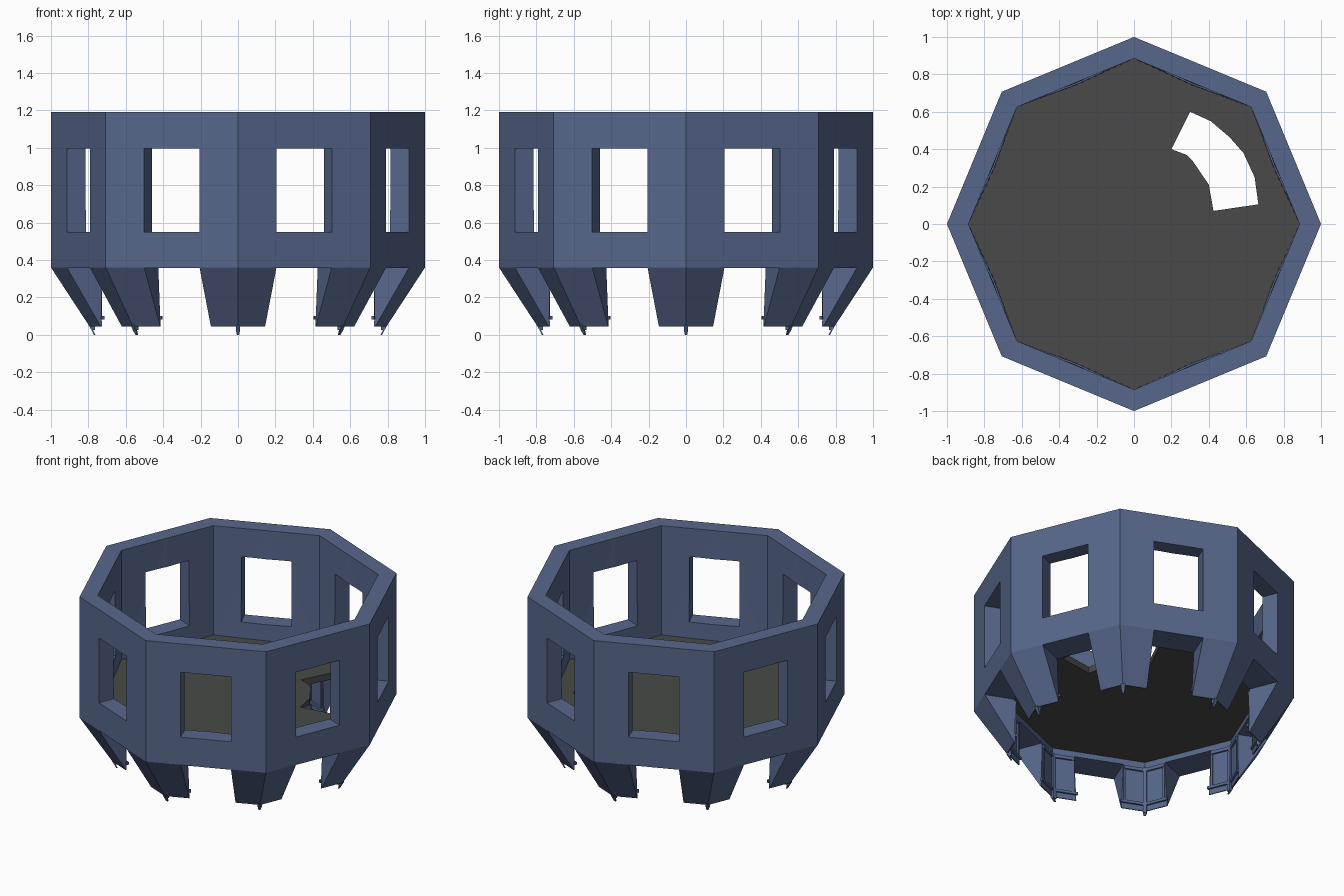
import bpy, bmesh, math
from mathutils import Matrix, Vector

if "Cube" in bpy.data.objects:
    bpy.data.objects.remove(bpy.data.objects["Cube"])

C8 = math.cos(math.pi / 8)


def material(name, rgb):
    m = bpy.data.materials.new(name)
    m.diffuse_color = (*rgb, 1)
    m.use_nodes = True
    m.node_tree.nodes["Principled BSDF"].inputs["Base Color"].default_value = m.diffuse_color
    return m


BLUE = material("blue_grey", (0.095, 0.135, 0.26))
GREY = material("floor_grey", (0.065, 0.068, 0.065))


def finish(name, bm, mat=None):
    bmesh.ops.recalc_face_normals(bm, faces=bm.faces)
    me = bpy.data.meshes.new(name)
    bm.to_mesh(me)
    bm.free()
    ob = bpy.data.objects.new(name, me)
    bpy.context.collection.objects.link(ob)
    if mat:
        me.materials.append(mat)
    return ob


def prism(bm, pts, vec, mat=Matrix()):
    """Extrude a polygon of 3D points along vec."""
    v = Vector(vec)
    a = [bm.verts.new(mat @ Vector(p)) for p in pts]
    b = [bm.verts.new(mat @ (Vector(p) + v)) for p in pts]
    n = len(pts)
    bm.faces.new(a)
    bm.faces.new(b[::-1])
    for i in range(n):
        bm.faces.new((a[i], a[(i + 1) % n], b[(i + 1) % n], b[i]))


def turn(deg):
    return Matrix.Rotation(math.radians(deg), 4, 'Z')


def cut(ob, cutter):
    cutter.hide_render = True
    m = ob.modifiers.new("cut", 'BOOLEAN')
    m.operation, m.solver, m.object = 'DIFFERENCE', 'EXACT', cutter
    bpy.context.view_layer.objects.active = ob
    bpy.ops.object.modifier_apply(modifier=m.name)
    bpy.data.objects.remove(cutter)


# octagonal wall with inward sloping skirt; the inside swells slightly mid-face
corner = [(1, .36), (1, 1.19), (.885, 1.19), (.885, .42), (.787, .415),
          (.787, .045), (.794, .045)]
middle = [(r * C8, z) for r, z in corner]
middle[3] = (.804, .42)
bm = bmesh.new()
rings = [[bm.verts.new(turn(22.5 * k) @ Vector((r, 0, z)))
          for r, z in (middle if k % 2 else corner)] for k in range(16)]
n = len(corner)
for k in range(16):
    a, b = rings[k], rings[(k + 1) % 16]
    for i in range(n):
        j = (i + 1) % n
        bm.faces.new((a[i], b[i], b[j], a[j]))
bmesh.ops.triangulate(bm, faces=[f for f in bm.faces
                                 if min(v.co.z for v in f.verts) > .4])
bmesh.ops.dissolve_limit(bm, angle_limit=.002, verts=bm.verts, edges=bm.edges)
wall = finish("wall_and_legs", bm, BLUE)

# windows and gaps between the legs
bm = bmesh.new()
for k in range(8):
    m = turn(22.5 + 45 * k)
    prism(bm, [(.6, -.16, .55), (.6, .16, .55), (.6, .16, .995), (.6, -.16, .995)],
          (.5, 0, 0), m)
    prism(bm, [(.6, -.143, -.05), (.6, .143, -.05), (.6, .16, .358), (.6, -.16, .358)],
          (.5, 0, 0), m)
cut(wall, finish("opening_cutter", bm))

# floor slab with a curved stair opening
bm = bmesh.new()
prism(bm, [turn(45 * k) @ Vector((.892, 0, .395)) for k in range(8)], (0, 0, .045))
floor = finish("floor", bm, GREY)
hole = [(.425, .07), (.665, .105), (.645, .25), (.585, .38), (.51, .465), (.41, .55),
        (.30, .60), (.20, .40), (.28, .37), (.315, .335), (.40, .21)]
bm = bmesh.new()
prism(bm, [(x, y, .2) for x, y in hole], (0, 0, .4))
cut(floor, finish("stair_cutter", bm))

# corner ribs with pointed feet, and ledges on the inside of every leg
ribs, ledges = bmesh.new(), bmesh.new()
ap = .787 * C8
for k in range(8):
    m = turn(45 * k)
    prism(ribs, [(.772, -.012, .35), (.795, -.012, .35), (.795, -.012, .045),
                 (.783, -.012, .025), (.765, -.012, .025)], (0, .024, 0), m)
    prism(ribs, [(.783, -.012, .025), (.783, .012, .025), (.77, .006, 0),
                 (.77, -.006, 0)], (-.008, 0, 0), m)
    for s in (-1, 1):
        m = turn(22.5 + 45 * k)
        for z, h, end in ((.082, .018, .14), (.325, .022, .163)):
            prism(ledges, [(ap - .012, s * end, z), (ap + .003, s * end, z),
                           (ap + .003, s * .3, z), (ap - .012, s * .295, z)],
                  (0, 0, h), m)
        # upright edge of the inner panel
        prism(ledges, [(ap - .008, s * .162, .1), (ap + .003, s * .162, .1),
                       (ap + .003, s * .176, .1), (ap - .008, s * .176, .1)],
              (0, 0, .225), m)
finish("leg_ribs", ribs, BLUE)
finish("leg_inner_ledges", ledges, BLUE)
